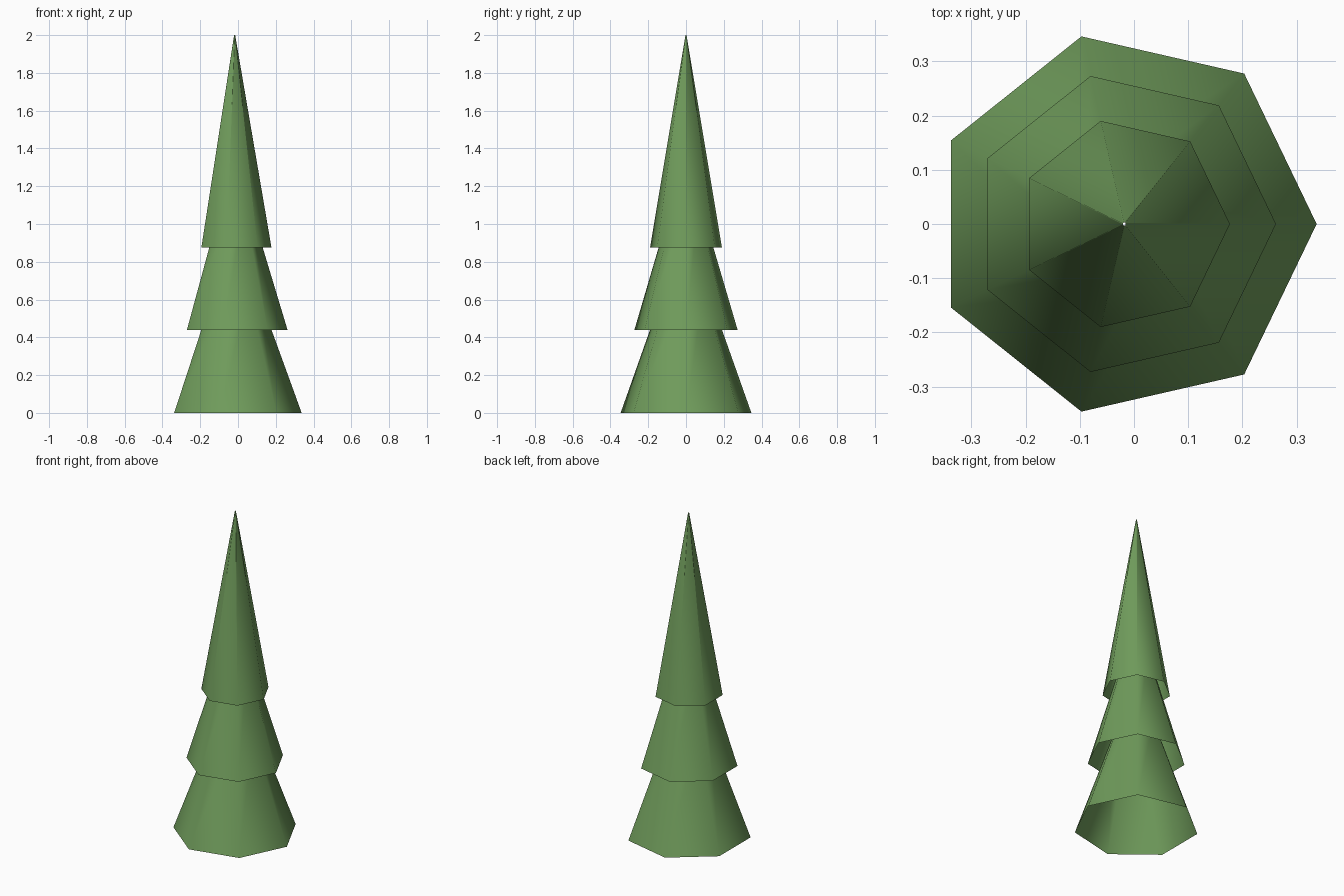
import bpy
import bmesh
from mathutils import Matrix

cube = bpy.data.objects.get("Cube")
if cube:
    bpy.data.objects.remove(cube, do_unlink=True)

SIDES = 7
AXIS_X = -0.018

# Foliage colour
green = bpy.data.materials.new("leaf_green")
green.use_nodes = True
colour = (0.16, 0.33, 0.105, 1.0)
green.diffuse_color = colour
bsdf = green.node_tree.nodes["Principled BSDF"]
bsdf.inputs["Base Color"].default_value = colour
bsdf.inputs["Roughness"].default_value = 0.9


def tier(name, z_low, z_high, r_low, r_high):
    """Open seven-sided skirt with a corner towards +x."""
    bm = bmesh.new()
    rings = []
    for z, r in ((z_low, r_low), (z_high, r_high)):
        ring = bmesh.ops.create_circle(bm, segments=SIDES, radius=r, cap_ends=False)["verts"]
        # put one corner exactly on the +x side
        angle = ring[0].co.xy.angle_signed((1, 0))
        spin = Matrix.Rotation(-angle, 4, "Z")
        bmesh.ops.transform(bm, matrix=Matrix.Translation((AXIS_X, 0, z)) @ spin, verts=ring)
        rings.append(ring)
    low, high = rings
    for i in range(SIDES):
        j = (i + 1) % SIDES
        bm.faces.new((low[i], low[j], high[j], high[i]))
    bmesh.ops.recalc_face_normals(bm, faces=bm.faces)
    # the walls must face away from the axis
    bm.faces.ensure_lookup_table()
    face = bm.faces[0]
    outward = face.calc_center_median()
    outward.x -= AXIS_X
    outward.z = 0
    if face.normal.dot(outward) < 0:
        bmesh.ops.reverse_faces(bm, faces=bm.faces)
    for f in bm.faces:
        f.smooth = True
    mesh = bpy.data.meshes.new(name)
    bm.to_mesh(mesh)
    bm.free()
    mesh.materials.append(green)
    obj = bpy.data.objects.new(name, mesh)
    bpy.context.scene.collection.objects.link(obj)
    return obj


# Three stacked tiers, each tucked under the next
tier("lower_branches", 0.0, 0.65, 0.355, 0.119)
tier("middle_branches", 0.44, 1.10, 0.28, 0.081)
tier("tree_top", 0.876, 2.0, 0.195, 0.003)
